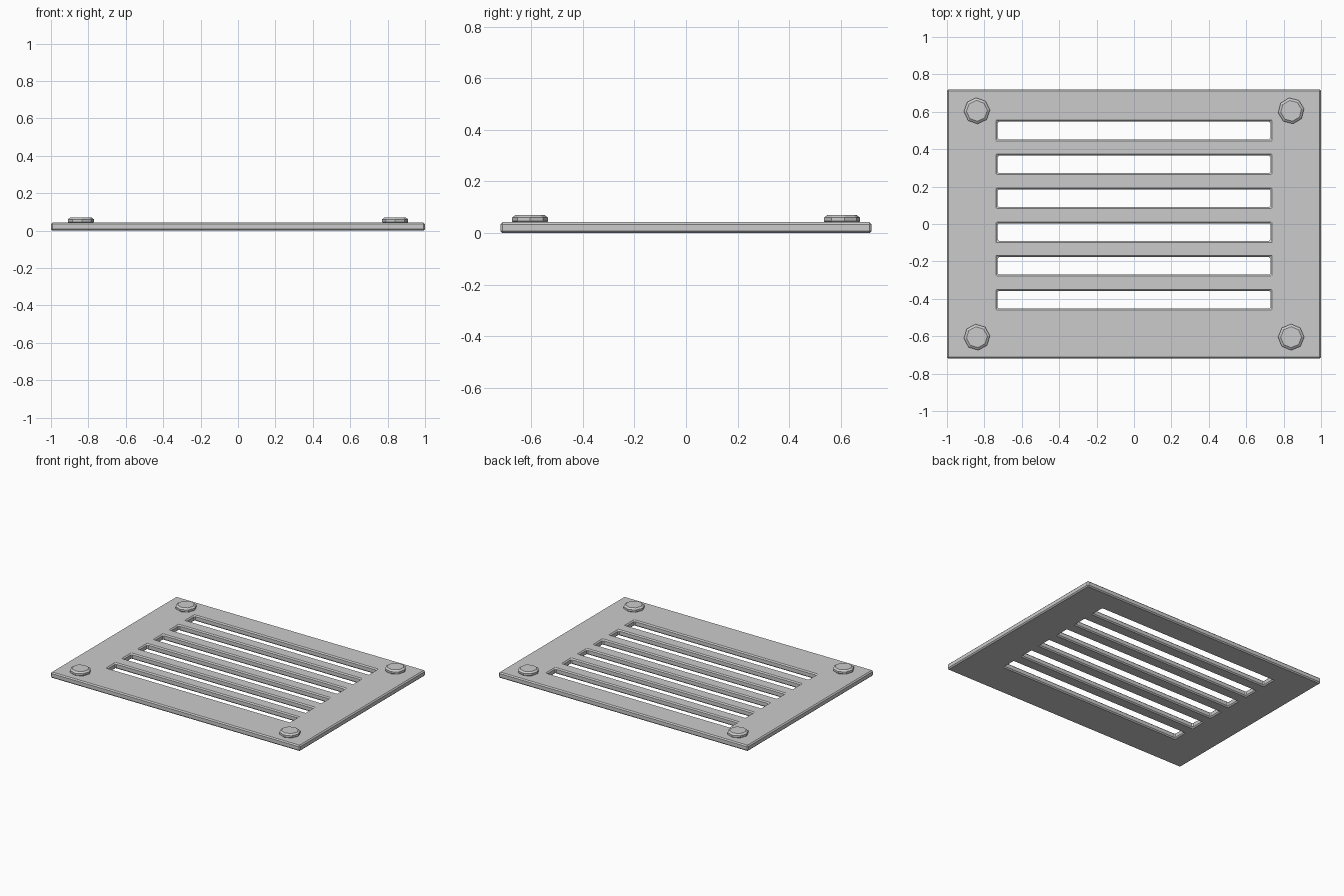
import bpy, bmesh, math
from mathutils import Matrix

if "Cube" in bpy.data.objects:
    bpy.data.objects.remove(bpy.data.objects["Cube"])

W, D, T = 1.0, 0.72, 0.042       # plate half width, half depth, thickness
SLOT_X, SLOT_H, C = 0.73, 0.047, 0.008
slots = [0.5 - 0.181 * i for i in range(6)]


def make_object(name, bm):
    bmesh.ops.recalc_face_normals(bm, faces=bm.faces)
    me = bpy.data.meshes.new(name)
    bm.to_mesh(me)
    bm.free()
    ob = bpy.data.objects.new(name, me)
    bpy.context.collection.objects.link(ob)
    return ob


# Plate: grid of cells with the slot cells left out, then thickened
xs = [-W, -SLOT_X, SLOT_X, W]
ys = sorted([-D, D] + [y + s * SLOT_H for y in slots for s in (-1, 1)])
bm = bmesh.new()
grid = [[bm.verts.new((x, y, 0)) for x in xs] for y in ys]
for j in range(len(ys) - 1):
    for i in range(3):
        if i == 1 and j % 2 == 1:
            continue
        bm.faces.new((grid[j][i], grid[j][i + 1], grid[j + 1][i + 1], grid[j + 1][i]))
ext = bmesh.ops.extrude_face_region(bm, geom=bm.faces[:])
for v in [g for g in ext["geom"] if isinstance(g, bmesh.types.BMVert)]:
    v.co.z = T
bmesh.ops.recalc_face_normals(bm, faces=bm.faces)
# merge coplanar cells, then chamfer the rims
bmesh.ops.dissolve_limit(bm, angle_limit=0.01, verts=bm.verts[:], edges=bm.edges[:])
plate = make_object("vent_plate", bm)
bev = plate.modifiers.new("chamfer", "BEVEL")
bev.width = C
bev.segments = 1
bev.limit_method = "ANGLE"
bev.angle_limit = math.radians(40)

# Bolts: chamfered octagonal heads, each turned a little differently
R = 0.07
profile = [(R - 0.012, 0.036), (R, 0.046), (R, 0.060), (R - 0.014, 0.070)]


def bolt(name, x, y, turn):
    bm = bmesh.new()
    rings = [[bm.verts.new((x + r * math.cos(turn + k * math.pi / 4),
                            y + r * math.sin(turn + k * math.pi / 4), z))
              for k in range(8)] for r, z in profile]
    for a, b in zip(rings, rings[1:]):
        for k in range(8):
            n = (k + 1) % 8
            bm.faces.new((a[k], a[n], b[n], b[k]))
    bm.faces.new(rings[0])
    bm.faces.new(rings[-1])
    make_object(name, bm)


bolt("bolt_back_left", -0.84, 0.605, 0.05)
bolt("bolt_back_right", 0.84, 0.605, 0.15)
bolt("bolt_front_left", -0.84, -0.605, 0.1)
bolt("bolt_front_right", 0.84, -0.605, 0.0)
